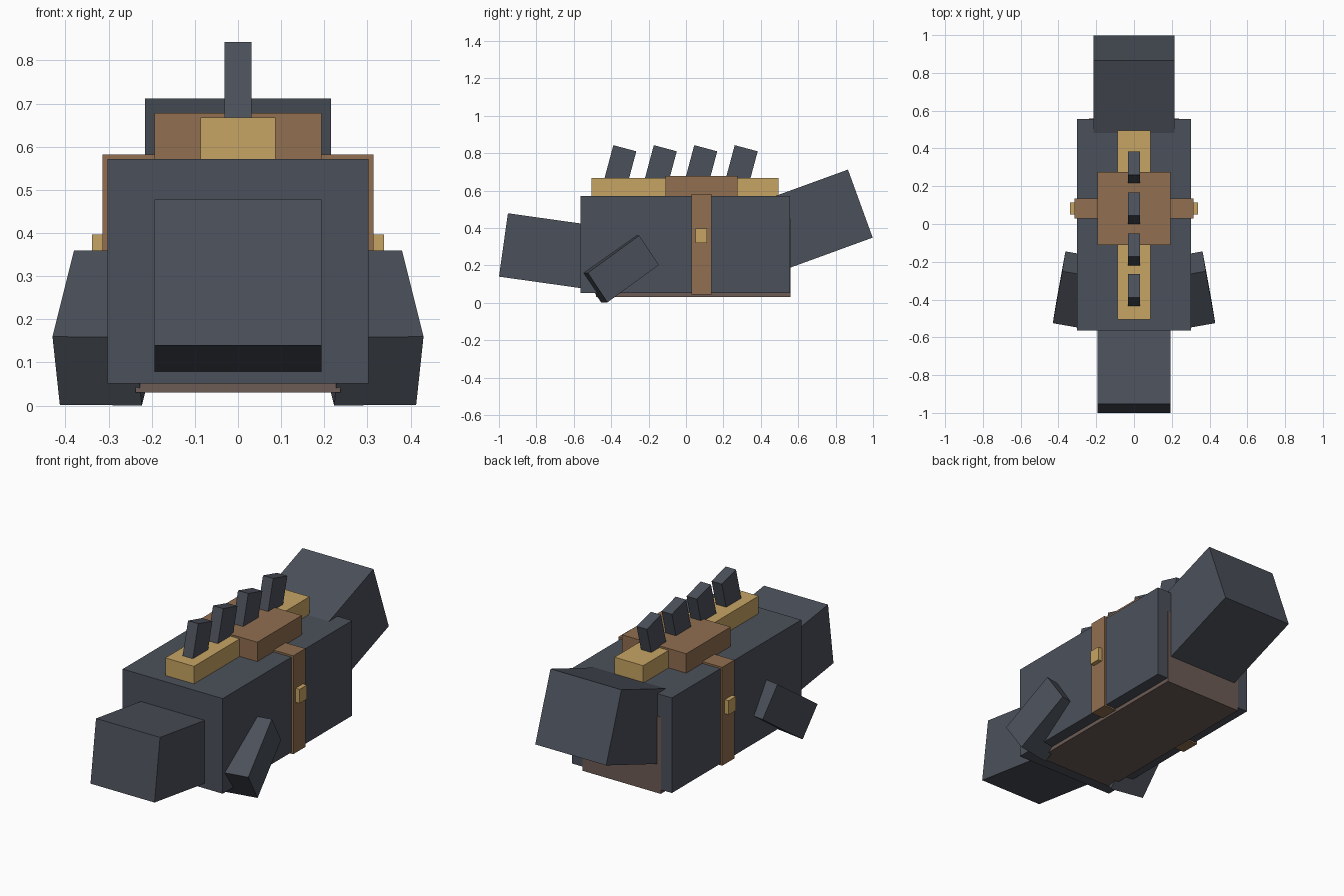
import bpy, bmesh, math
from mathutils import Vector, Matrix

if "Cube" in bpy.data.objects:
    bpy.data.objects.remove(bpy.data.objects["Cube"])


def material(name, rgb):
    m = bpy.data.materials.new(name)
    m.diffuse_color = (*rgb, 1)
    m.use_nodes = True
    m.node_tree.nodes["Principled BSDF"].inputs["Base Color"].default_value = m.diffuse_color
    return m


SLATE = material("slate grey", (0.071, 0.081, 0.102))
TAN = material("tan blanket", (0.57, 0.375, 0.127))
BROWN = material("saddle brown", (0.283, 0.158, 0.082))
BELLY = material("belly brown", (0.150, 0.105, 0.090))


def block(name, mat, matrix):
    """Unit cube carried into place by a matrix."""
    bm = bmesh.new()
    bmesh.ops.create_cube(bm, size=1, matrix=matrix)
    bmesh.ops.recalc_face_normals(bm, faces=bm.faces)
    me = bpy.data.meshes.new(name)
    bm.to_mesh(me)
    bm.free()
    me.materials.append(mat)
    ob = bpy.data.objects.new(name, me)
    bpy.context.collection.objects.link(ob)
    return ob


def box(name, mat, half_x, y, z):
    """Upright box centred on x = 0."""
    centre = Vector((0, sum(y) / 2, sum(z) / 2))
    size = Vector((2 * half_x, y[1] - y[0], z[1] - z[0]))
    return block(name, mat, Matrix.Translation(centre) @ Matrix.Diagonal(size).to_4x4())


def tilted(name, mat, centre, size, degrees):
    """Box pitched about the x axis."""
    rot = Matrix.Rotation(math.radians(degrees), 4, 'X')
    return block(name, mat, Matrix.Translation(centre) @ rot @ Matrix.Diagonal(size).to_4x4())


# Body and belly
box("body", SLATE, 0.303, (-0.565, 0.555), (0.051, 0.572))
box("belly", BELLY, 0.238, (-0.48, 0.558), (0.03, 0.45))

# Head, pitched nose up
a = math.radians(-8)
tilted("head", SLATE, Vector((0, -0.976 + 0.25 * math.cos(a), 0.309 + 0.25 * math.sin(a))),
       Vector((0.388, 0.5, 0.342)), -8)

# Tail, raised at the back
a = math.radians(20)
tilted("tail", SLATE, Vector((0, 0.932 - 0.27 * math.cos(a), 0.53 - 0.27 * math.sin(a))),
       Vector((0.43, 0.54, 0.387)), 20)

# Blanket, saddle and girth strap with buckles
box("blanket", TAN, 0.087, (-0.505, 0.495), (0.56, 0.668))
box("saddle", BROWN, 0.194, (-0.11, 0.275), (0.56, 0.678))
box("strap", BROWN, 0.314, (0.03, 0.135), (0.043, 0.582))
box("buckles", TAN, 0.338, (0.05, 0.113), (0.32, 0.397))

# Row of back spikes leaning to the rear
a = math.radians(15)
for i in range(4):
    top = Vector((0, -0.327 + 0.2163 * i, 0.826))
    centre = top - Vector((0, math.sin(a), math.cos(a))) * 0.11
    tilted(f"back_spike_{i + 1}", SLATE, centre, Vector((0.062, 0.127, 0.22)), -15)

# Splayed flippers, mirrored left and right
outer_corner = Vector((0.380, -0.250, 0.360))
length = Vector((0.050, -0.275, -0.200))
width = Vector((-0.017, 0.105, -0.158))
depth = length.cross(width).normalized() * -0.193
centre = outer_corner + (length + width + depth) / 2
pose = Matrix((length, width, depth)).transposed().to_4x4()
for side, s in (("right", 1), ("left", -1)):
    mirror = Matrix.Diagonal((s, 1, 1, 1))
    block(f"{side}_flipper", SLATE, mirror @ Matrix.Translation(centre) @ pose)
